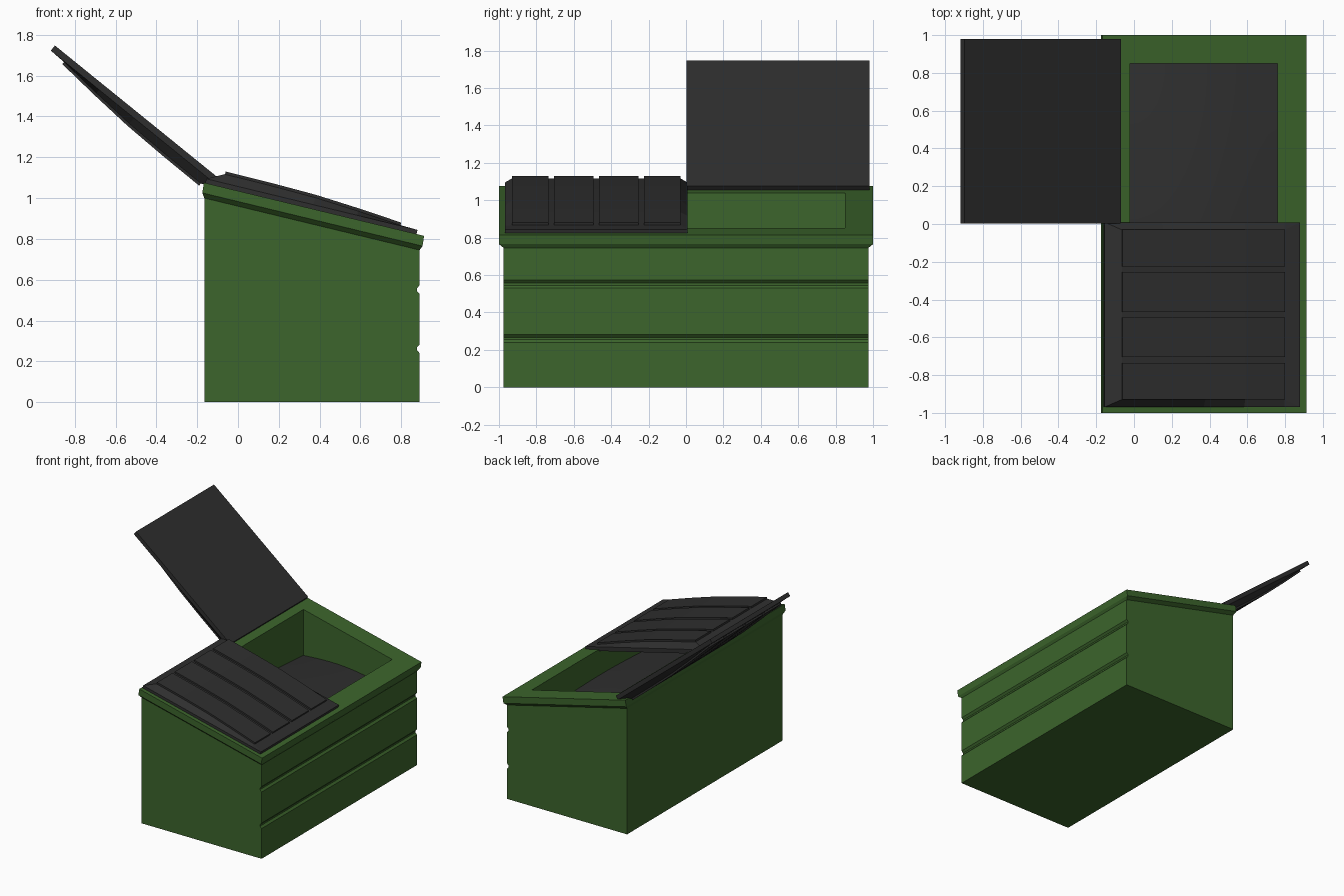
import bpy, bmesh, math
from mathutils import Matrix

if "Cube" in bpy.data.objects:
    bpy.data.objects.remove(bpy.data.objects["Cube"])


def material(name, rgb):
    m = bpy.data.materials.new(name)
    m.diffuse_color = (*rgb, 1)
    m.use_nodes = True
    m.node_tree.nodes["Principled BSDF"].inputs["Base Color"].default_value = m.diffuse_color
    return m


GREEN = material("green_paint", (0.045, 0.13, 0.025))
DARK = material("dark_plastic", (0.028, 0.028, 0.028))


def finish(bm, name, mat):
    bmesh.ops.remove_doubles(bm, verts=bm.verts, dist=1e-5)
    bmesh.ops.dissolve_degenerate(bm, edges=bm.edges, dist=1e-5)
    bmesh.ops.recalc_face_normals(bm, faces=bm.faces)
    me = bpy.data.meshes.new(name)
    bm.to_mesh(me)
    bm.free()
    me.materials.append(mat)
    ob = bpy.data.objects.new(name, me)
    bpy.context.collection.objects.link(ob)
    return ob


def loft(bm, rings, caps=True):
    """Bridge equal-length closed rings of points."""
    loops = [[bm.verts.new(p) for p in r] for r in rings]
    n = len(loops[0])
    for a, b in zip(loops, loops[1:]):
        for i in range(n):
            j = (i + 1) % n
            bm.faces.new((a[i], a[j], b[j], b[i]))
    if caps:
        bm.faces.new(loops[0])
        bm.faces.new(loops[-1])


def top_z(x):
    return 1.04 - 0.2415 * (x + 0.02)


# Body: side profile with two grooves in the front wall, extruded across
X0, X1 = -0.165, 0.89
profile = [(X0, 0), (X1, 0)]
for z in (0.24, 0.53):
    profile += [(X1, z), (X1 - 0.014, z + 0.015), (X1 - 0.014, z + 0.027), (X1, z + 0.043)]
profile += [(X1, top_z(X1) - 0.075), (X0, top_z(X0) - 0.075)]
bm = bmesh.new()
loft(bm, [[(x, y, z) for x, z in profile] for y in (-0.975, 0.975)])
low = top_z(X1) - 0.08
lid_face = [f for f in bm.faces if all(v.co.z > low for v in f.verts)]
bmesh.ops.delete(bm, geom=lid_face, context='FACES')
finish(bm, "bin_body", GREEN)


# Rim: sloped collar with chamfer underneath and inner walls
def rim_ring(x0, x1, yh, off, shift=0.0):
    return [(x + shift, y, top_z(x) + off)
            for x, y in ((x0, -yh), (x1, -yh), (x1, yh), (x0, yh))]


rings = [rim_ring(X0, X1, 0.975, -0.075),
         rim_ring(-0.167, 0.912, 1.0, -0.05, -0.008),
         rim_ring(-0.167, 0.912, 1.0, 0.0),
         rim_ring(-0.02, 0.76, 0.85, 0.0),
         [(x, y, 0.5) for x, y, _ in rim_ring(-0.02, 0.76, 0.85, 0)]]
bm = bmesh.new()
loft(bm, rings, caps=False)
finish(bm, "rim", GREEN)

# Contents: softly domed heap filling the opening
bm = bmesh.new()
bmesh.ops.create_grid(bm, x_segments=16, y_segments=24, size=1)
for v in bm.verts:
    a, b = v.co.x, v.co.y
    dome = math.cos(a * math.pi / 2) * 0.5 + 0.5 * math.cos(b * math.pi / 2)
    v.co = (0.37 + 0.39 * a, 0.85 * b, 0.64 - 0.035 * a + 0.08 * dome)
heap = finish(bm, "contents", DARK)
for p in heap.data.polygons:
    p.use_smooth = True

# Lids: crowned slab plus four raised panels (x along slope, z outward)
CROWN = [(0.084, 0.077), (0.31, 0.0755), (0.54, 0.070), (0.76, 0.055), (0.979, 0.036)]
PANELS = [(-0.45, -0.255), (-0.225, -0.015), (0.015, 0.225), (0.255, 0.45)]
LENGTH, HALF = 1.065, 0.489


def make_lid(name, origin, angle):
    bm = bmesh.new()
    stations = [(0, 0, 0.02)]
    stations += [(s, 0.04, t - 0.013) for s, t in CROWN]
    stations += [(LENGTH, 0, 0.02)]
    loft(bm, [[(s, -HALF, -0.012), (s, -HALF, 0.02), (s, -HALF + i, t),
               (s, HALF - i, t), (s, HALF, 0.02), (s, HALF, -0.012)]
              for s, i, t in stations])
    for a, b in PANELS:
        loft(bm, [[(s, a, 0.005), (s, a, t), (s, b, t), (s, b, 0.005)] for s, t in CROWN])
    ob = finish(bm, name, DARK)
    ob.matrix_world = Matrix.Translation(origin) @ Matrix.Rotation(-angle, 4, 'Y')


make_lid("closed_lid", (-0.16, -0.48, 1.075), math.radians(-13.6))
make_lid("open_lid", (-0.077, 0.491, 1.068), math.radians(141))
